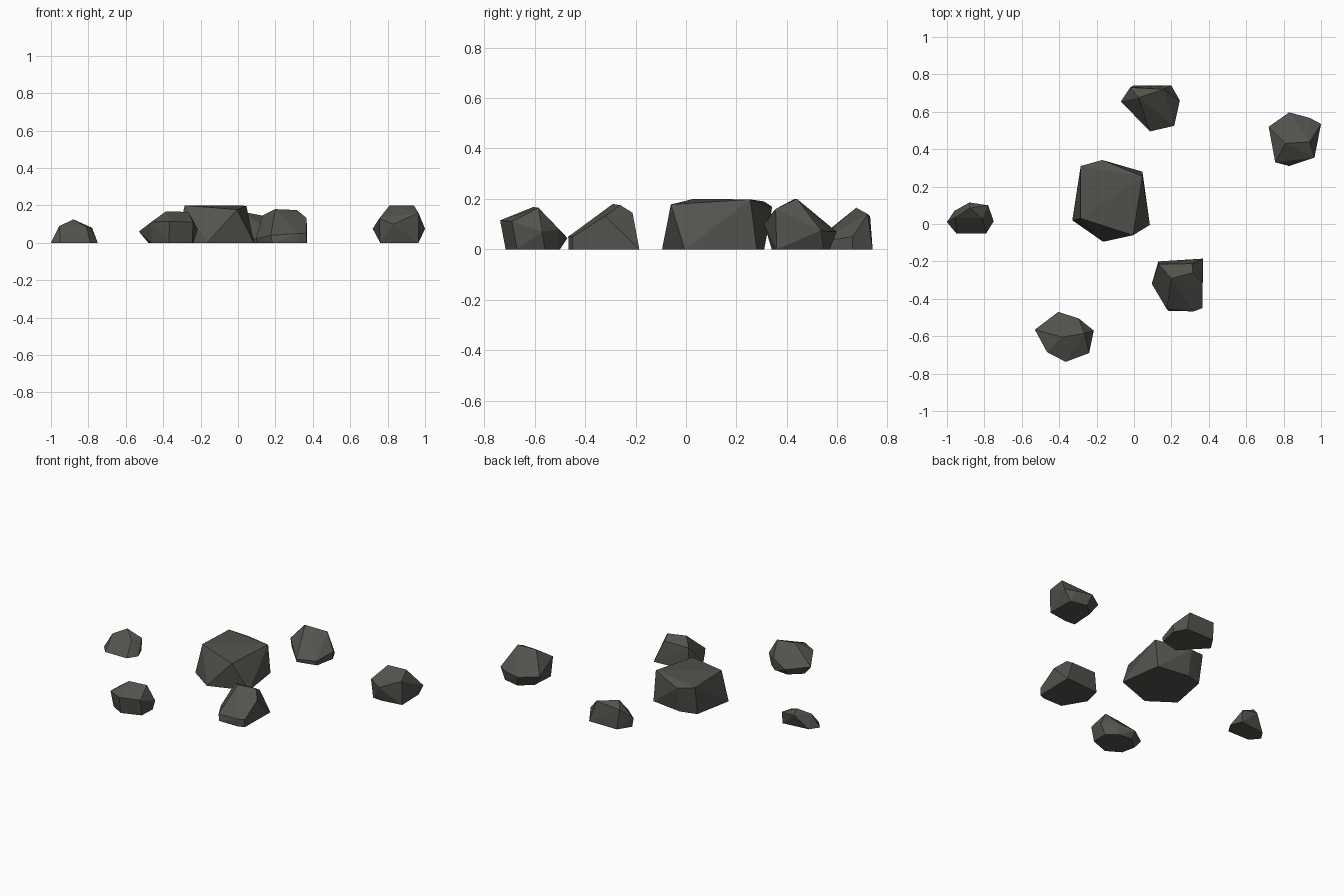
import bpy, bmesh

stone = bpy.data.materials.new("dark grey stone")
stone.diffuse_color = (0.085, 0.085, 0.075, 1)


def rock(name, ground, upper):
    """Faceted boulder: convex hull of a ground outline and raised corners."""
    bm = bmesh.new()
    for x, y in ground:
        bm.verts.new((x, y, 0))
    for p in upper:
        bm.verts.new(p)
    res = bmesh.ops.convex_hull(bm, input=bm.verts)
    junk = {v for v in res["geom_interior"] + res["geom_unused"]
            if isinstance(v, bmesh.types.BMVert)}
    bmesh.ops.delete(bm, geom=list(junk), context='VERTS')
    # merge nearly coplanar triangles, e.g. the flat underside
    bmesh.ops.dissolve_limit(bm, angle_limit=0.03, verts=bm.verts, edges=bm.edges)
    bmesh.ops.recalc_face_normals(bm, faces=bm.faces)
    mesh = bpy.data.meshes.new(name)
    bm.to_mesh(mesh)
    bm.free()
    mesh.materials.append(stone)
    bpy.context.collection.objects.link(bpy.data.objects.new(name, mesh))


# large flat-topped boulder in the middle
rock("centre_boulder",
     [(-.165, -.095), (.085, -.005), (.045, .28), (-.17, .31), (-.28, .28), (-.33, .02)],
     [(-.005, -.06, .178), (-.285, .03, .2), (.045, .255, .198),
      (-.17, .342, .168), (-.285, .31, .19)])

# smallest stone, far left
rock("left_stone",
     [(-1, .01), (-.95, -.05), (-.79, -.05), (-.75, .015), (-.78, .09), (-.96, .07)],
     [(-.955, .035, .09), (-.81, .03, .085), (-.88, .085, .125),
      (-.78, .1, .08), (-.88, .115, .09)])

# stone at the back
rock("back_stone",
     [(-.06, .655), (-.005, .74), (.2, .74), (.24, .66), (.215, .53), (.085, .5)],
     [(.025, .675, .165), (.16, .72, .14), (-.02, .73, .13),
      (-.07, .655, .06), (.245, .66, .05), (.215, .525, .03), (.085, .495, .02)])

# stone to the front right
rock("front_right_stone",
     [(.37, -.185), (.365, -.45), (.32, -.465), (.185, -.465), (.1, -.32), (.13, -.2)],
     [(.2, -.29, .18), (.315, -.26, .175), (.367, -.32, .132),
      (.31, -.212, .145), (.13, -.215, .145), (.365, -.45, .05),
      (.32, -.467, .05), (.175, -.455, .04), (.095, -.32, .02)])

# stone to the front left
rock("front_left_stone",
     [(-.46, -.66), (-.37, -.715), (-.245, -.67), (-.24, -.56), (-.3, -.51),
      (-.4, -.5), (-.48, -.57)],
     [(-.385, -.605, .168), (-.265, -.585, .165), (-.365, -.737, .115),
      (-.465, -.685, .11), (-.53, -.565, .06), (-.405, -.47, .045),
      (-.295, -.505, .08), (-.215, -.57, .07), (-.24, -.69, .11)])

# stone to the far right
rock("right_stone",
     [(.965, .36), (.83, .34), (.76, .345), (.77, .5), (.85, .57), (.96, .545)],
     [(.81, .43, .2), (.94, .44, .2), (.965, .355, .16), (.83, .31, .1),
      (.72, .52, .075), (.83, .597, .07), (.94, .567, .07), (1, .535, .075),
      (.755, .33, .13)])
